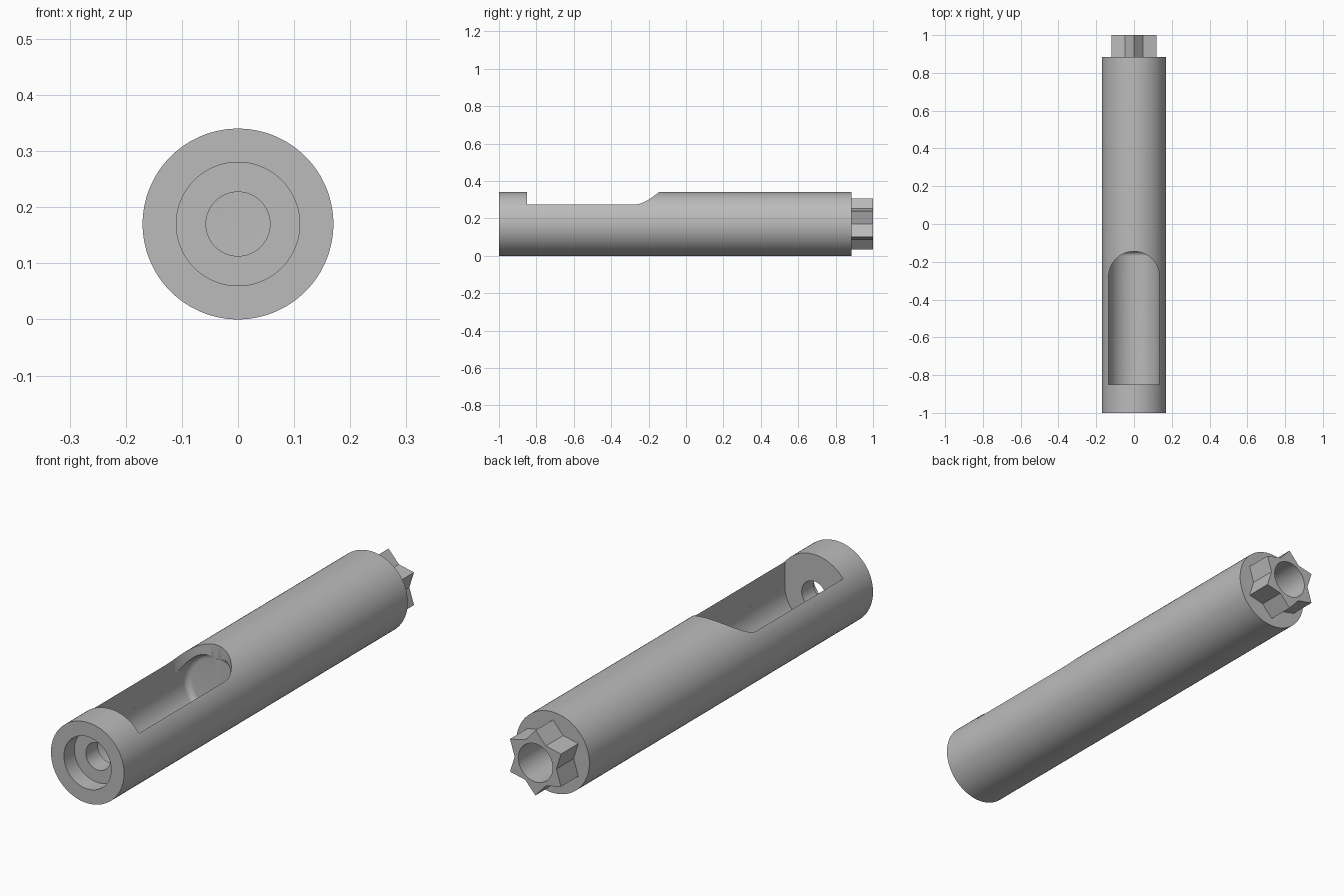
import bpy, bmesh, math
from mathutils import Vector

cube = bpy.data.objects.get("Cube")
if cube:
    bpy.data.objects.remove(cube, do_unlink=True)

AXIS_Z = 0.17
SEGMENTS = 128

grey = bpy.data.materials.new("plain grey")
grey.use_nodes = True
GREY = (0.5, 0.5, 0.5, 1)
grey.diffuse_color = GREY
grey.node_tree.nodes["Principled BSDF"].inputs["Base Color"].default_value = GREY


def make_object(name, bm):
    bmesh.ops.recalc_face_normals(bm, faces=bm.faces)
    mesh = bpy.data.meshes.new(name)
    bm.to_mesh(mesh)
    bm.free()
    mesh.materials.append(grey)
    obj = bpy.data.objects.new(name, mesh)
    bpy.context.collection.objects.link(obj)
    return obj


def lathe(name, profile):
    """Closed solid turned about the long axis from (radius, y) points."""
    bm = bmesh.new()
    rings = []
    for r, y in profile:
        rings.append([bm.verts.new((r * math.cos(a), y, AXIS_Z + r * math.sin(a)))
                      for a in (math.tau * i / SEGMENTS for i in range(SEGMENTS))])
    for a, b in zip(rings, rings[1:]):
        for i in range(SEGMENTS):
            j = (i + 1) % SEGMENTS
            bm.faces.new((a[i], a[j], b[j], b[i]))
    bm.faces.new(rings[0])
    bm.faces.new(rings[-1])
    return make_object(name, bm)


def prism(name, outline, direction):
    """Closed solid made by pushing a flat outline along a direction."""
    bm = bmesh.new()
    face = bm.faces.new([bm.verts.new(p) for p in outline])
    pushed = bmesh.ops.extrude_face_region(bm, geom=[face], use_keep_orig=True)
    verts = [g for g in pushed["geom"] if isinstance(g, bmesh.types.BMVert)]
    bmesh.ops.translate(bm, verts=verts, vec=Vector(direction))
    return make_object(name, bm)


def combine(target, tool, operation):
    mod = target.modifiers.new(tool.name, 'BOOLEAN')
    mod.operation = operation
    mod.solver = 'EXACT'
    mod.object = tool
    bpy.context.view_layer.objects.active = target
    bpy.ops.object.modifier_apply(modifier=mod.name)
    bpy.data.objects.remove(tool, do_unlink=True)


# Round body
body = lathe("tube_body", [(0.17, -1), (0.17, 0.885)])

# Six-pointed star drive at the back
star = []
for i in range(12):
    r = 0.137 if i % 2 == 0 else 0.097
    a = math.pi / 2 + i * math.pi / 6
    star.append((r * math.cos(a), 0.8, AXIS_Z + r * math.sin(a)))
combine(body, prism("star_drive", star, (0, 0.2, 0)), 'UNION')

# Front counterbore, small passage and round chamber with a filleted end
CHAMBER, END, FILLET = 0.135, -0.145, 0.025
profile = [(0.11, -1.1), (0.11, -0.93), (0.057, -0.93), (0.057, -0.85), (CHAMBER, -0.85)]
for i in range(9):
    a = math.pi / 2 * i / 8
    profile.append((CHAMBER - FILLET * (1 - math.cos(a)), END - FILLET * (1 - math.sin(a))))
combine(body, lathe("chamber_cutter", profile), 'DIFFERENCE')

# Window in the top with a half-round back end
window = [(-CHAMBER, -0.85, 0.172), (CHAMBER, -0.85, 0.172)]
for i in range(49):
    a = math.pi * i / 48
    window.append((CHAMBER * math.cos(a), END - CHAMBER + CHAMBER * math.sin(a), 0.172))
combine(body, prism("window_cutter", window, (0, 0, 0.3)), 'DIFFERENCE')

# Blind bore in the star end
combine(body, lathe("rear_bore_cutter", [(0.08, 0.5), (0.08, 1.1)]), 'DIFFERENCE')

# Smooth the round walls, keep the machined edges crisp
bpy.ops.object.select_all(action='DESELECT')
body.select_set(True)
bpy.context.view_layer.objects.active = body
bpy.ops.object.shade_smooth_by_angle(angle=math.radians(25))
